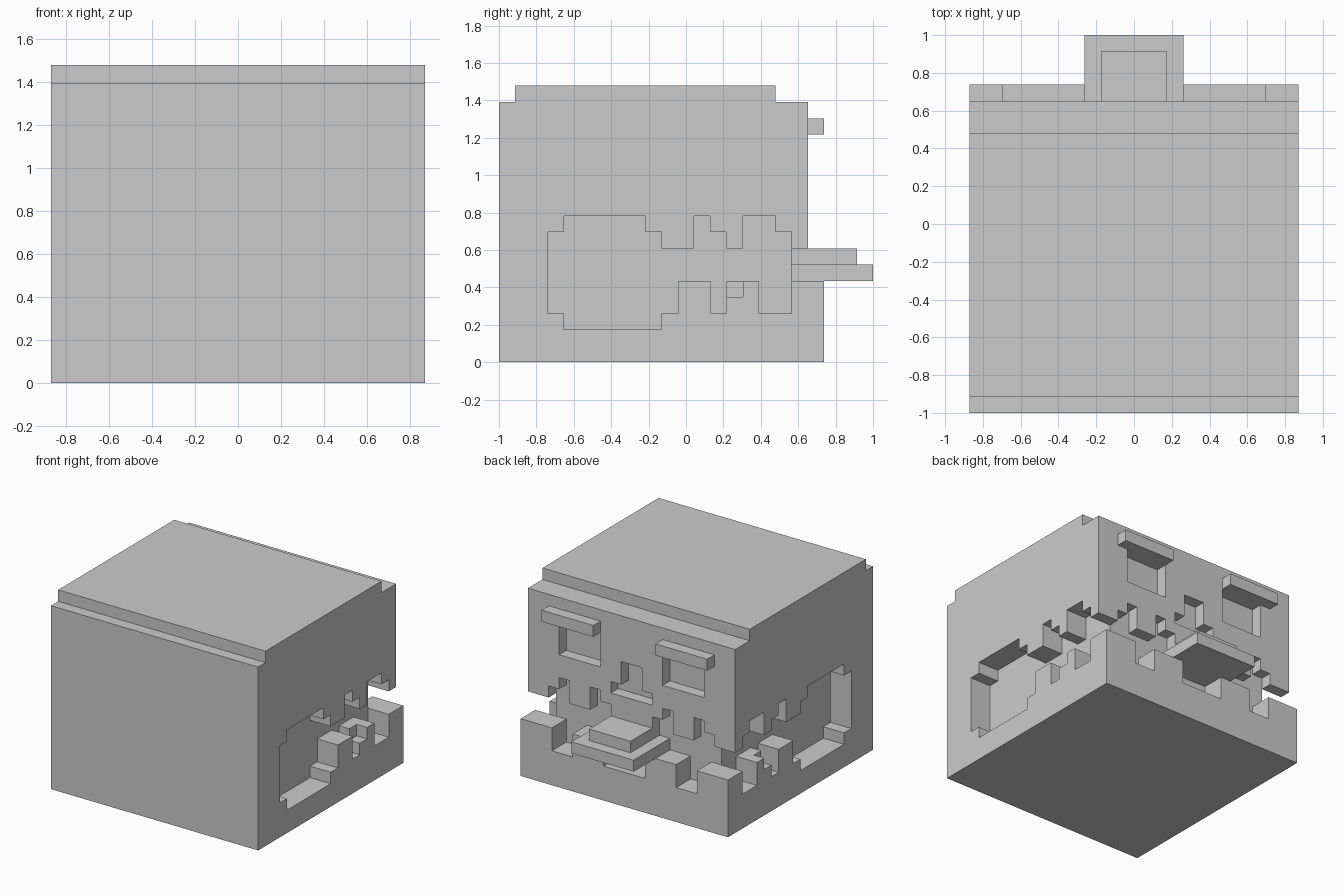
import bpy, bmesh
from mathutils import Vector

if "Cube" in bpy.data.objects:
    bpy.data.objects.remove(bpy.data.objects["Cube"])

U = 2 / 23  # one block; x is counted from the centre, y from the front, z from the ground


def profile(name, points, axis, lo, hi, mirror=False):
    """Extrude an outline along x (points are y,z) or along y (points are x,z)."""
    def place(a, b, d):
        x, y, z = (d, a, b) if axis == 'x' else (a, d, b)
        return Vector((x * U, y * U - 1, z * U))

    bm = bmesh.new()
    face = bm.faces.new([bm.verts.new(place(a, b, lo)) for a, b in points])
    out = bmesh.ops.extrude_face_region(bm, geom=[face], use_keep_orig=True)
    moved = [g for g in out['geom'] if isinstance(g, bmesh.types.BMVert)]
    step = Vector(((hi - lo) * U, 0, 0) if axis == 'x' else (0, (hi - lo) * U, 0))
    bmesh.ops.translate(bm, verts=moved, vec=step)
    bmesh.ops.recalc_face_normals(bm, faces=bm.faces)
    mesh = bpy.data.meshes.new(name)
    bm.to_mesh(mesh)
    bm.free()
    obj = bpy.data.objects.new(name, mesh)
    bpy.context.collection.objects.link(obj)
    if mirror:
        obj.modifiers.new("Mirror", 'MIRROR')
    return obj


def box(name, x, y, z, mirror=False):
    outline = [(x[0], z[0]), (x[1], z[0]), (x[1], z[1]), (x[0], z[1])]
    return profile(name, outline, 'y', y[0], y[1], mirror)


# Solid centre and raised crown
box("head_core", (-8, 8), (0, 18), (0, 16))
box("crown", (-10, 10), (1, 17), (16, 17))

# Cheek walls with the toothed mouth opening, in two layers
lower_start = [(0, 0), (20, 0), (20, 5), (18, 5), (18, 3), (16, 3), (16, 5)]
tooth_full = [(14, 5)]
tooth_chipped = [(15, 5), (15, 4), (14, 4)]
lower_end = [(14, 3), (13, 3), (13, 5), (11, 5), (11, 3), (10, 3), (10, 2),
             (4, 2), (4, 3), (3, 3)]
upper = [(3, 8), (4, 8), (4, 9), (9, 9), (9, 8), (10, 8), (10, 7), (12, 7),
         (12, 9), (13, 9), (13, 8), (14, 8), (14, 7), (15, 7), (15, 9),
         (17, 9), (17, 8), (18, 8), (18, 7), (19, 7), (19, 16), (0, 16)]
profile("cheek_inner", lower_start + tooth_full + lower_end + upper, 'x', 8, 9, True)
profile("cheek_outer", lower_start + tooth_chipped + lower_end + upper, 'x', 9, 10, True)

# Face plate: half outline with nose cavity, upper teeth and eye socket
profile("face_plate", [
    (0, 16), (0, 12), (1, 12), (1, 10), (2, 10), (2, 9), (0, 9), (0, 7),
    (2, 7), (2, 8), (3, 8), (3, 9), (4, 9), (4, 7), (6, 7), (6, 9), (7, 9),
    (7, 8), (8, 8), (8, 11), (3, 11), (3, 14), (8, 14), (8, 16)], 'y', 18, 19, True)
box("temple", (7, 8), (18, 19), (11, 14), True)
box("brow", (3, 8), (19, 20), (14, 15), True)

# Lower jaw with teeth
profile("lower_jaw", [
    (0, 0), (8, 0), (8, 5), (7, 5), (7, 3), (5, 3), (5, 5), (2, 5), (2, 3),
    (0, 3)], 'y', 18, 20, True)

# Two-layer tongue
box("tongue", (-3, 3), (18, 23), (5, 6))
box("tongue_top", (-2, 2), (18, 22), (6, 7))
